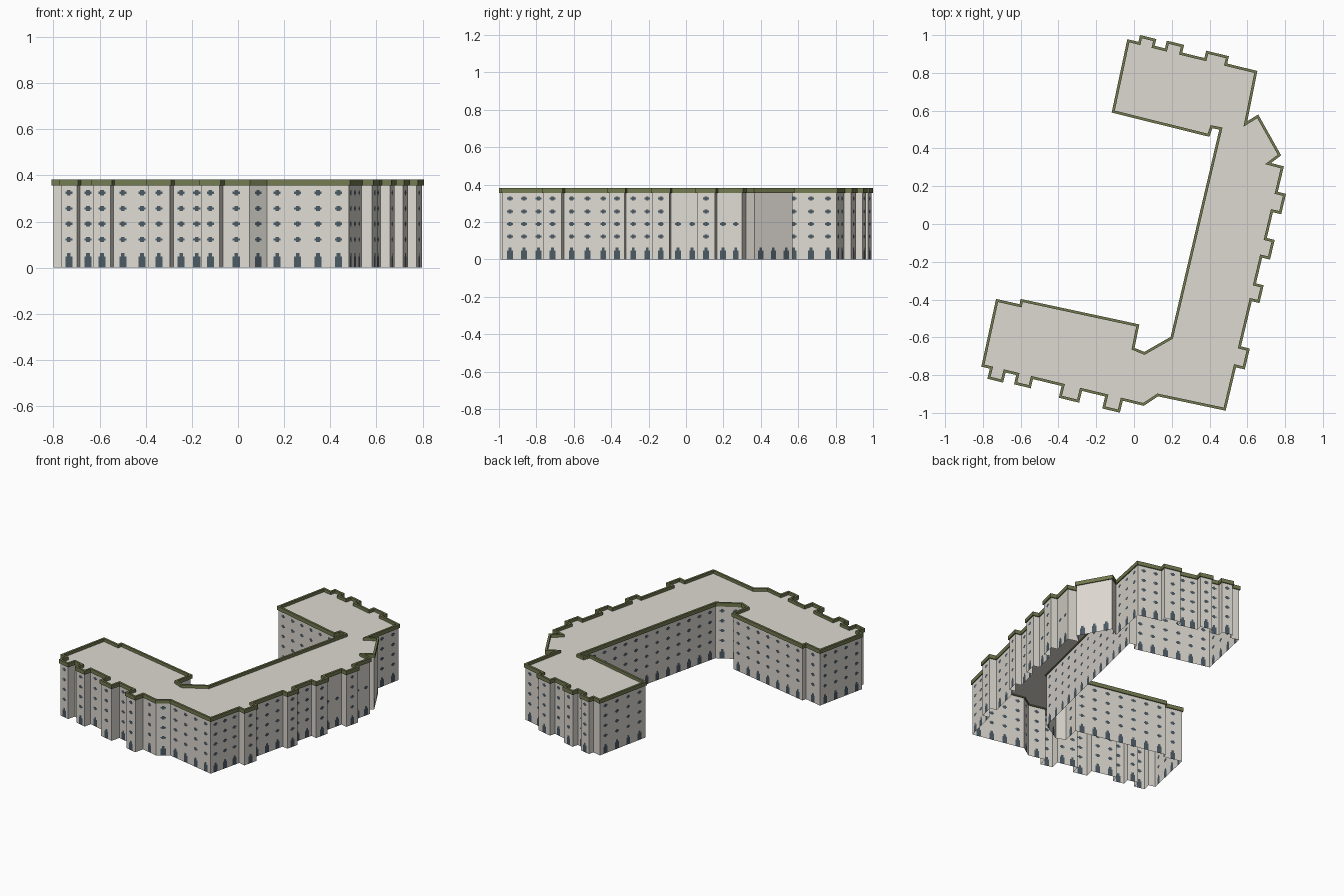
import bpy, bmesh
from mathutils import Vector
from mathutils.geometry import tessellate_polygon

if "Cube" in bpy.data.objects:
    bpy.data.objects.remove(bpy.data.objects["Cube"])

def material(name, rgb):
    m = bpy.data.materials.new(name)
    m.diffuse_color = (*rgb, 1)
    m.use_nodes = True
    m.node_tree.nodes["Principled BSDF"].inputs["Base Color"].default_value = m.diffuse_color
    return m

STONE = material("pale_stone", (0.73, 0.70, 0.645))
GLASS = material("window_slate", (0.07, 0.10, 0.125))
OLIVE = material("olive_trim", (0.17, 0.195, 0.08))
ROOF_Z, TRIM_LOW, TRIM_TOP = 0.362, 0.356, 0.382

def bayed_wall(a, b, bays):
    """Straight wall a-b with projecting bays given as (start, end, depth)."""
    a, b = Vector(a), Vector(b)
    d = (b - a).normalized()
    n = Vector((-d.y, d.x))
    pts = [a]
    for s, e, h in bays:
        pts += [a + d * s, a + d * s + n * h, a + d * e + n * h, a + d * e]
    return pts + [b]

# Footprint, clockwise from the north-west corner
outline = bayed_wall((-0.03, 0.97), (0.645, 0.805),
                     [(0.06, 0.135, 0.037), (0.205, 0.285, 0.042), (0.42, 0.53, 0.04)])
outline += [Vector(p) for p in [(0.59, 0.53), (0.655, 0.57), (0.77, 0.365), (0.71, 0.32)]]
outline += bayed_wall((0.785, 0.30), (0.48, -0.98),
                      [(0.139, 0.236, 0.045), (0.39, 0.483, 0.043),
                       (0.637, 0.72, 0.042), (0.98, 1.08, 0.048)])
outline += [Vector((0.125, -0.905))]
outline += bayed_wall((0.05, -0.955), (-0.80, -0.75),
                      [(0.118, 0.20, 0.065), (0.34, 0.437, 0.064),
                       (0.607, 0.684, 0.05), (0.756, 0.828, 0.055)])
outline += [Vector(p) for p in [
    (-0.725, -0.405), (-0.60, -0.433), (-0.595, -0.405), (0.02, -0.537),
    (-0.005, -0.66), (0.055, -0.685), (0.20, -0.602), (0.46, 0.505),
    (0.41, 0.515), (0.395, 0.47), (-0.11, 0.595)]]
N = len(outline)

def finish(name, bm, mats):
    me = bpy.data.meshes.new(name)
    bm.to_mesh(me)
    bm.free()
    for m in mats:
        me.materials.append(m)
    ob = bpy.data.objects.new(name, me)
    bpy.context.collection.objects.link(ob)
    return ob

def offset(dist):
    """Mitred outward offset of the footprint."""
    res = []
    for i, p in enumerate(outline):
        d1 = (p - outline[i - 1]).normalized()
        d2 = (outline[(i + 1) % N] - p).normalized()
        n1, n2 = Vector((-d1.y, d1.x)), Vector((-d2.y, d2.x))
        res.append(p + (n1 + n2) * (dist / (1 + n1.dot(n2))))
    return res

# Walls: a sheet per side, gridded so windows and doors are real faces
FLOORS = [0.122, 0.190, 0.257, 0.325]
HALF_IN, HALF_OUT = 0.008, 0.016
rows = sorted([0, 0.048, 0.063, ROOF_Z]
              + [f + o for f in FLOORS for o in (-0.011, -0.005, 0.005, 0.011)])

def is_opening(off, z, floors):
    if off > HALF_OUT:
        return False
    inner = off < HALF_IN
    if z < (0.063 if inner else 0.048):
        return True
    return any(abs(z - f) < (0.011 if inner else 0.005) for f in floors)

bm = bmesh.new()
for i, a in enumerate(outline):
    b = outline[(i + 1) % N]
    length, mid = (b - a).length, (a + b) / 2
    d = (b - a) / length
    # short returns are blank, as are the small faces by the angled corner
    blank = length < 0.069 or (mid.x > 0.6 and length < 0.08)
    count = 0 if blank else round(length / 0.087)
    floors = FLOORS
    if mid.x > 0.6 and -0.02 < mid.y < 0.25 and 0.13 < length < 0.17:
        floors = [0.190]                      # plain east bays
    elif mid.x > 0.7 and 0.42 < mid.y < 0.5:
        floors = []                           # angled corner has doors only
    centres = [length * (k + 0.5) / count for k in range(count)]
    cols = sorted([0, length] + [c + o for c in centres
                                 for o in (-HALF_OUT, -HALF_IN, HALF_IN, HALF_OUT)])
    zs = rows if count else [0, ROOF_Z]
    grid = [[bm.verts.new((*(a + d * s), z)) for z in zs] for s in cols]
    for c in range(len(cols) - 1):
        s = (cols[c] + cols[c + 1]) / 2
        off = min([abs(s - x) for x in centres], default=1)
        for r in range(len(zs) - 1):
            f = bm.faces.new((grid[c][r], grid[c][r + 1],
                              grid[c + 1][r + 1], grid[c + 1][r]))
            f.material_index = int(is_opening(off, (zs[r] + zs[r + 1]) / 2, floors))
finish("walls", bm, [STONE, GLASS])

# Flat roof filling the footprint
bm = bmesh.new()
verts = [bm.verts.new((*p, ROOF_Z)) for p in outline]
for tri in tessellate_polygon([[v.co for v in verts]]):
    bm.faces.new([verts[k] for k in tri])
bm.normal_update()
for f in bm.faces:
    if f.normal.z < 0:
        f.normal_flip()
finish("roof", bm, [STONE])

# Olive parapet trim running around the roof edge
bm = bmesh.new()
out, inn = offset(0.007), offset(-0.007)
rings = [[bm.verts.new((*p, z)) for p in loop]
         for loop, z in ((out, TRIM_LOW), (out, TRIM_TOP), (inn, TRIM_TOP), (inn, TRIM_LOW))]
for k in range(4):
    r, q = rings[k], rings[(k + 1) % 4]
    for i in range(N):
        j = (i + 1) % N
        bm.faces.new((r[i], q[i], q[j], r[j]))
bmesh.ops.recalc_face_normals(bm, faces=bm.faces)
finish("parapet_trim", bm, [OLIVE])
